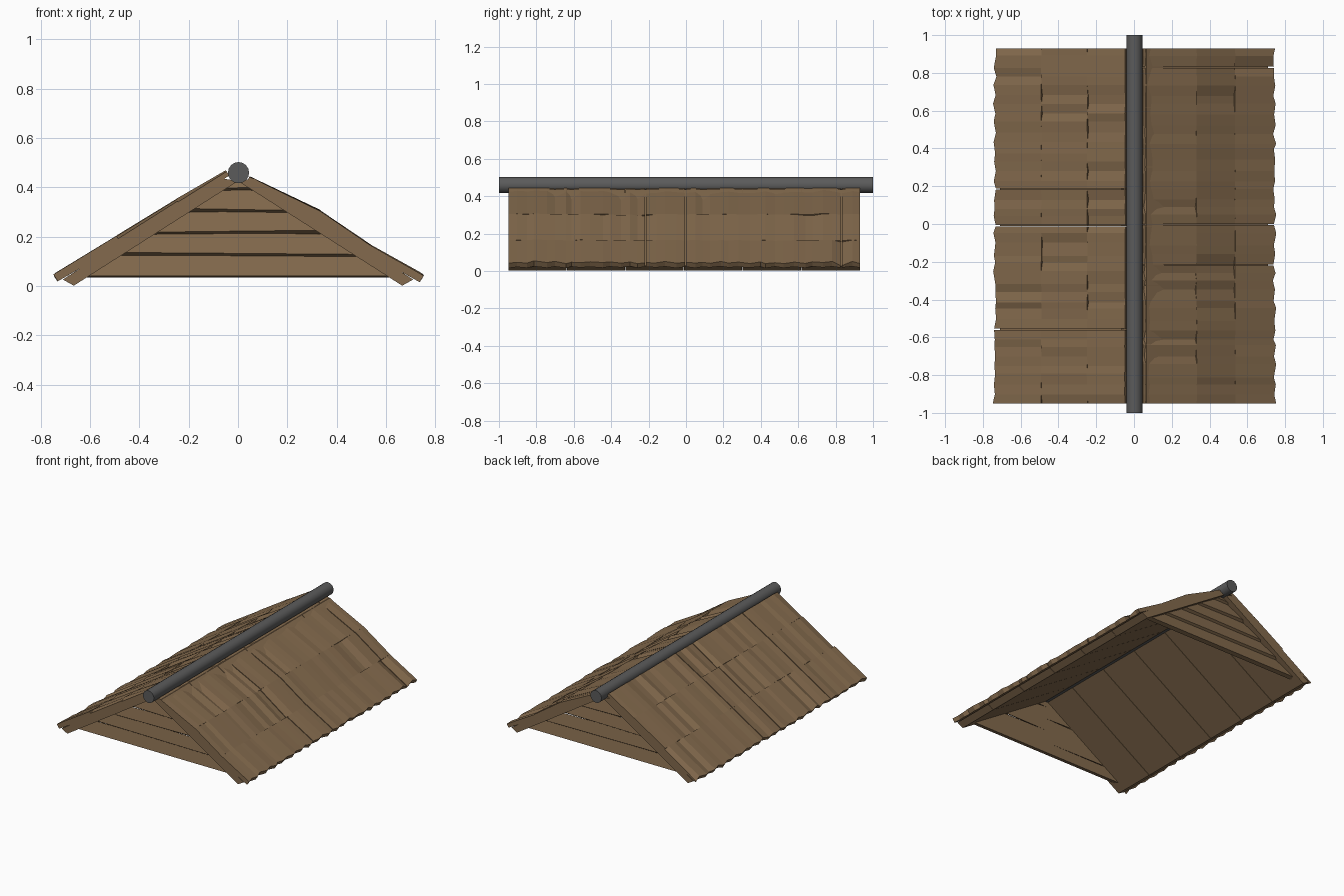
import bpy, bmesh, math, random

if "Cube" in bpy.data.objects:
    bpy.data.objects.remove(bpy.data.objects["Cube"])

random.seed(11)
ANG = math.radians(32.5)
CA, SA = math.cos(ANG), math.sin(ANG)
RIDGE_Z = 0.425          # underside of the roof boards at the ridge
Y0, Y1 = -0.95, 0.93     # roof ends


def material(name, col):
    m = bpy.data.materials.new(name)
    m.diffuse_color = (*col, 1)
    m.use_nodes = True
    m.node_tree.nodes["Principled BSDF"].inputs["Base Color"].default_value = m.diffuse_color
    return m


WOOD = material("brown wood", (0.228, 0.144, 0.074))
IRON = material("dark grey metal", (0.105, 0.105, 0.105))


def finish(bm, name):
    bmesh.ops.recalc_face_normals(bm, faces=bm.faces[:])
    me = bpy.data.meshes.new(name)
    bm.to_mesh(me)
    bm.free()
    me.materials.append(WOOD)
    bpy.context.collection.objects.link(bpy.data.objects.new(name, me))


def prism(bm, a, b):
    """Join two matching outlines into a solid."""
    va = [bm.verts.new(p) for p in a]
    vb = [bm.verts.new(p) for p in b]
    bm.faces.new(va)
    bm.faces.new(vb[::-1])
    for i in range(len(va)):
        j = (i + 1) % len(va)
        bm.faces.new((va[i], vb[i], vb[j], va[j]))


def slope(side, u, h, y):
    """Point u down the slope and h above the underside."""
    return (side * (u * CA + h * SA), y, RIDGE_Z - u * SA + h * CA)


# Roof boards under the shingles
for side, label in ((-1, "left"), (1, "right")):
    bm = bmesh.new()
    count = 6
    w = (Y1 - Y0) / count
    for i in range(count):
        outline = [(0.0, 0.0), (0.789, 0.0), (0.813, 0.045), (0.05, 0.045)]
        ya, yb = Y0 + i * w, Y0 + (i + 1) * w - (0.003 if i < count - 1 else 0)
        prism(bm, [slope(side, u, h, ya) for u, h in outline],
              [slope(side, u, h, yb) for u, h in outline])
    finish(bm, label + "_roof_boards")

# Long shingle strips, bent where the rows meet, with uneven tilts and a zigzag eave
# rows: (distance down slope, underside height, top height)
ROWS = {-1: ((0.018, 0.038, 0.062), (0.25, 0.036, 0.070), (0.535, 0.036, 0.074), (0.826, 0.050, 0.078)),
        1: ((0.030, 0.020, 0.040), (0.345, 0.036, 0.076), (0.592, 0.036, 0.068), (0.832, 0.050, 0.080))}
STRIPS = 38
for side, label in ((-1, "left"), (1, "right")):
    bm = bmesh.new()
    step = (Y1 - Y0) / STRIPS
    ys = [Y0 + i * step + (random.uniform(-0.012, 0.012) if 0 < i < STRIPS else 0)
          for i in range(STRIPS + 1)]
    gaps = set(random.sample(range(2, STRIPS - 2), 3))
    zig = [(-1) ** i * random.uniform(0.002, 0.010) for i in range(STRIPS + 1)]
    rows = ROWS[side]
    base = [random.uniform(-0.004, 0.004) for _ in range(STRIPS + 1)]
    for k in range(3):
        (ua, ba, ta), (ub, bb, tb) = rows[k], rows[k + 1]
        last = k == 2
        # some edges sink into valleys with steep flanks
        level = [b + random.uniform(-0.002, 0.002) - (0.012 if random.random() < 0.15 else 0)
                 for b in base]
        for i in range(STRIPS):
            def edge(j, y):
                z = zig[j] if last else 0
                return [slope(side, ua, ba, y), slope(side, ub + z, bb, y),
                        slope(side, ub + z, tb + level[j], y),
                        slope(side, ua, ta + level[j] * (0.7 if k else 0.4), y)]
            prism(bm, edge(i, ys[i]), edge(i + 1, ys[i + 1] - (0.006 if i in gaps else 0)))
    finish(bm, label + "_shingles")

# Lapped gable boards with undercut lower edges, front and back
LEVELS = (0.035, 0.112, 0.202, 0.290, 0.378, 0.43)
for sign, label, yc in ((-1, "front", -0.90), (1, "back", 0.88)):
    bm = bmesh.new()
    for k, (lo, hi) in enumerate(zip(LEVELS, LEVELS[1:])):
        tilt = 0.004 * (-1) ** k
        lip = 0.006 if k == 0 else 0.02
        # (outward offset, height) profile
        prof = [(-0.012, lo), (0.020, lo + lip), (0.004, hi + 0.012), (-0.012, hi)]

        def end(s):
            return [(s * max(0.004, (0.45 - z) / 0.637), yc + sign * o,
                     z + s * tilt * (k > 0)) for o, z in prof]
        prism(bm, end(-1), end(1))
    finish(bm, label + "_gable_boards")

# Ridge pole
bpy.ops.mesh.primitive_cylinder_add(vertices=16, radius=0.043, depth=2,
                                    location=(0.002, 0, 0.459), rotation=(math.pi / 2, 0, 0))
pole = bpy.context.object
pole.name = "ridge_pole"
pole.data.materials.append(IRON)
bpy.ops.object.shade_smooth_by_angle(angle=math.radians(40))
